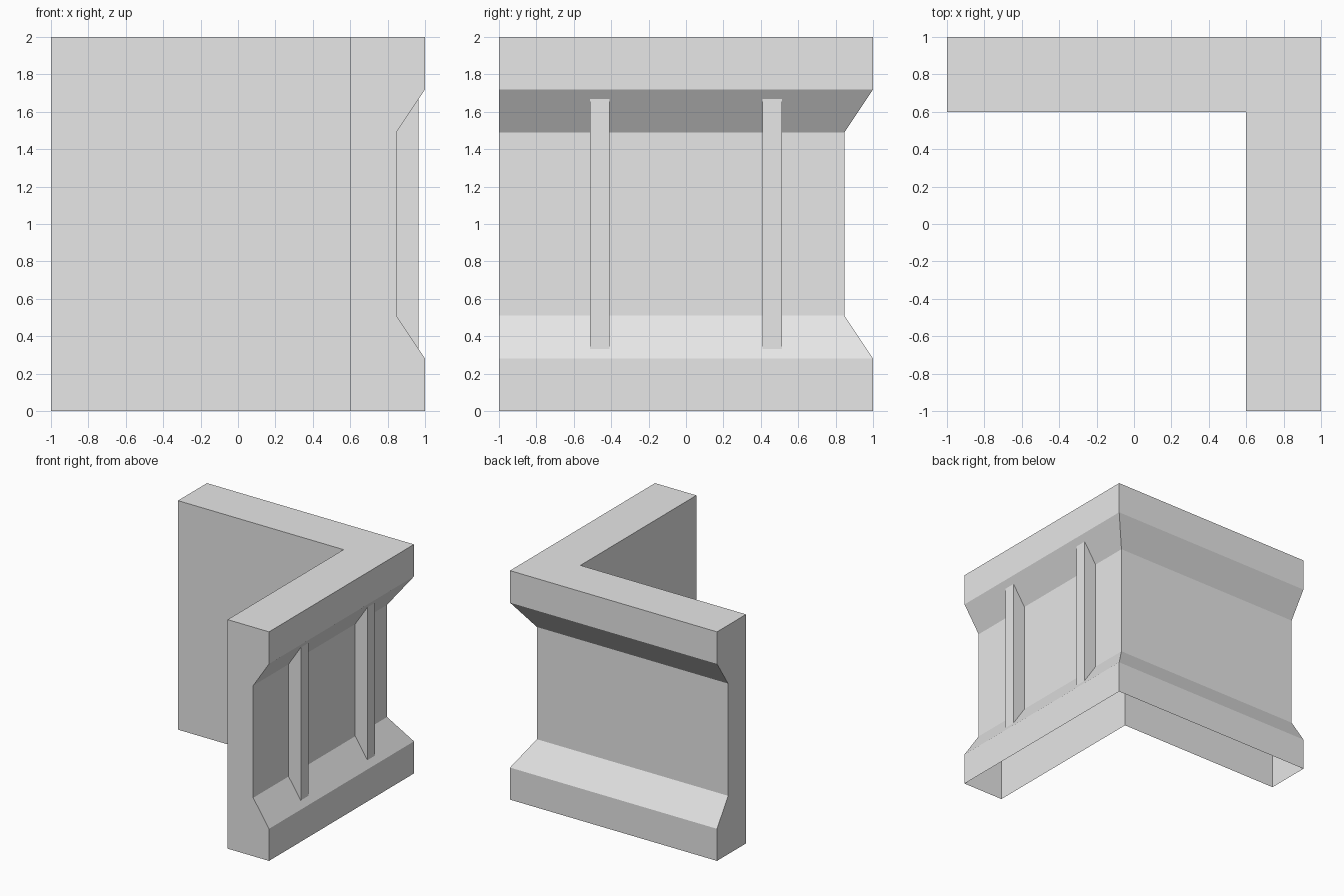
import bpy
import bmesh

cube = bpy.data.objects.get("Cube")
if cube:
    bpy.data.objects.remove(cube, do_unlink=True)

GREY = (0.8, 0.8, 0.8, 1.0)
grey = bpy.data.materials.new("plain_grey")
grey.use_nodes = True
grey.diffuse_color = GREY
grey.node_tree.nodes["Principled BSDF"].inputs["Base Color"].default_value = GREY


def loft(name, sections, closed):
    """Bridge matching cross-sections and cap both ends."""
    bm = bmesh.new()
    rings = [[bm.verts.new(p) for p in s] for s in sections]
    count = len(rings[0])
    for a, b in zip(rings, rings[1:]):
        for i in range(count if closed else count - 1):
            j = (i + 1) % count
            bm.faces.new((a[i], a[j], b[j], b[i]))
    bm.faces.new(rings[0])
    bm.faces.new(rings[-1][::-1])
    bmesh.ops.recalc_face_normals(bm, faces=bm.faces)
    mesh = bpy.data.meshes.new(name)
    bm.to_mesh(mesh)
    bm.free()
    mesh.materials.append(grey)
    obj = bpy.data.objects.new(name, mesh)
    bpy.context.collection.objects.link(obj)
    return obj


# Wall profile: (inset from the outer face, height), open at the underside
PLINTH, WAIST, INSET, THICK = 0.28, 0.51, 0.153, 0.4
profile = [(0, 0), (0, PLINTH), (INSET, WAIST), (INSET, 2 - WAIST),
           (0, 2 - PLINTH), (0, 2), (THICK, 2), (THICK, 0)]

# Corner wall: side leg, mitred corner, back leg
loft("corner_wall", [
    [(1 - d, -1, z) for d, z in profile],
    [(1 - d, 1 - d, z) for d, z in profile],
    [(-1, 1 - d, z) for d, z in profile],
], closed=False)

# Upright ribs on the side leg, ends resting on the sloped ledges
DEPTH = 0.035
foot = PLINTH + (WAIST - PLINTH) * DEPTH / INSET
rib = [(1 - DEPTH, foot), (1 - DEPTH, 2 - foot),
       (1 - INSET, 2 - WAIST), (1 - INSET, WAIST)]
for name, y in (("front_rib", -0.46), ("back_rib", 0.46)):
    loft(name, [[(x, y + s * 0.052, z) for x, z in rib] for s in (-1, 1)],
         closed=True)
